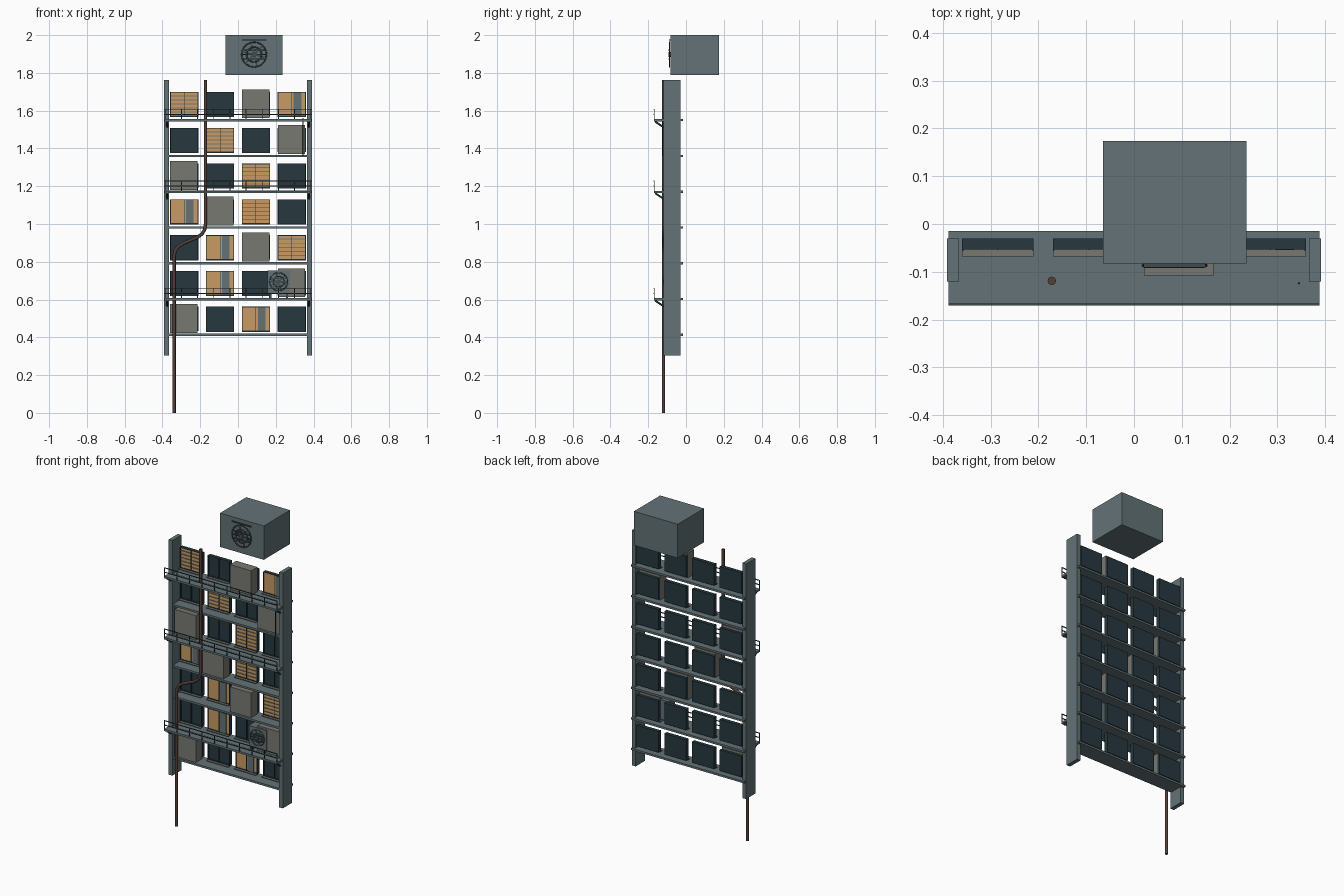
import bpy, bmesh, math
from mathutils import Matrix, Vector

if "Cube" in bpy.data.objects:
    bpy.data.objects.remove(bpy.data.objects["Cube"])


def mat(name, r, g, b):
    m = bpy.data.materials.new(name)
    m.diffuse_color = (r, g, b, 1)
    m.use_nodes = True
    m.node_tree.nodes["Principled BSDF"].inputs["Base Color"].default_value = m.diffuse_color
    return m


CONCRETE = mat("concrete", 0.125, 0.17, 0.18)
DARK = mat("dark_glass", 0.02, 0.04, 0.05)
AMBER = mat("lit_glass", 0.58, 0.33, 0.13)
SHUTTER = mat("shutter_grey", 0.19, 0.19, 0.17)
RUST = mat("rust", 0.09, 0.05, 0.04)
METAL = mat("dark_metal", 0.05, 0.07, 0.075)


def finish(name, bm, material):
    me = bpy.data.meshes.new(name)
    bm.to_mesh(me)
    bm.free()
    me.materials.append(material)
    ob = bpy.data.objects.new(name, me)
    bpy.context.collection.objects.link(ob)
    return ob


def boxes(name, spans, material):
    """One object from boxes given as (x0, x1, y0, y1, z0, z1)."""
    bm = bmesh.new()
    for x0, x1, y0, y1, z0, z1 in spans:
        m = Matrix.Translation(((x0 + x1) / 2, (y0 + y1) / 2, (z0 + z1) / 2))
        bmesh.ops.create_cube(bm, size=1, matrix=m @ Matrix.Diagonal((x1 - x0, y1 - y0, z1 - z0, 1)))
    return finish(name, bm, material)


def tube(name, splines, radius, material, cyclic=False, res=2):
    cu = bpy.data.curves.new(name, 'CURVE')
    cu.dimensions = '3D'
    cu.bevel_depth = radius
    cu.bevel_resolution = res
    cu.use_fill_caps = True
    for pts in splines:
        s = cu.splines.new('POLY')
        s.points.add(len(pts) - 1)
        for p, co in zip(s.points, pts):
            p.co = (*co, 1)
        s.use_cyclic_u = cyclic
    cu.materials.append(material)
    ob = bpy.data.objects.new(name, cu)
    bpy.context.collection.objects.link(ob)
    return ob


def fan(name, cx, y, cz, r):
    """Round grille: two rings, hub, blades and guard bars, facing -y."""
    def ring(rad):
        return [(cx + rad * math.cos(i * math.tau / 20), y, cz + rad * math.sin(i * math.tau / 20))
                for i in range(20)]
    tube(name + "_rings", [ring(r), ring(r * 0.6)], r * 0.05, METAL, True)
    bm = bmesh.new()
    bmesh.ops.create_cone(bm, cap_ends=True, segments=12, radius1=r * 0.2, radius2=r * 0.2, depth=0.01,
                          matrix=Matrix.Translation((cx, y, cz)) @ Matrix.Rotation(math.pi / 2, 4, 'X'))
    for i in range(6):
        rot = Matrix.Rotation(i * math.tau / 6 + 0.26, 4, 'Y')
        bmesh.ops.create_cube(bm, size=1, matrix=Matrix.Translation((cx, y + 0.002, cz)) @ rot
                              @ Matrix.Translation((r * 0.5, 0, 0)) @ Matrix.Diagonal((r * 0.95, 0.003, r * 0.13, 1)))
    finish(name + "_blades", bm, METAL)
    boxes(name + "_guard", [(cx - r * 0.95, cx + r * 0.95, y - 0.005, y - 0.001,
                             cz + k * r - 0.003, cz + k * r + 0.003) for k in (-0.35, 0, 0.35)], METAL)


LEVELS = [0.413 + 0.1895 * i for i in range(7)]
COLS = [-0.285, -0.095, 0.095, 0.285]

# side piers and floor slabs
boxes("side_piers", [(s * 0.379 - 0.0125, s * 0.379 + 0.0125, -0.12, -0.03, 0.305, 1.763) for s in (-1, 1)], CONCRETE)
boxes("floor_slabs", [(-0.388, 0.388, -0.115, -0.015, z - 0.006, z + 0.006) for z in LEVELS], CONCRETE)

# windows per floor, bottom up: S shutter box, D dark, L louvre, C curtain
GRID = ["SDCD", "DCDS", "DCSL", "CSLD", "SDLD", "DLDS", "LDSC"]
panes, lit, frames, slats, curtains, shutters, sills = [], [], [], [], [], [], []
for z, row in zip(LEVELS, GRID):
    for x, kind in zip(COLS, row):
        a, b, lo, hi = x - 0.075, x + 0.075, z + 0.02, z + 0.149
        panes.append((a, b, -0.047, -0.03, lo, hi))
        if kind == "S":
            shutters.append((a + 0.001, b - 0.004, -0.108, -0.047, z + 0.01, z + 0.163))
            continue
        sills.append((a, b, -0.068, -0.047, lo - 0.004, lo))
        frames += [(a, a + 0.004, -0.055, -0.047, lo, hi), (b - 0.004, b, -0.055, -0.047, lo, hi),
                   (a, b, -0.053, -0.047, hi - 0.004, hi), (a, b, -0.053, -0.047, lo, lo + 0.004),
                   (x - 0.0015, x + 0.0015, -0.054, -0.047, lo, hi)]
        if kind in "LC":
            lit.append((a + 0.004, b - 0.004, -0.0495, -0.047, lo + 0.004, hi - 0.004))
        if kind == "L":
            slats += [(a + 0.004, b - 0.004, -0.053, -0.049, lo + k * 0.0215 - 0.0025, lo + k * 0.0215 + 0.0025)
                      for k in range(1, 6)]
        if kind == "C":
            curtains.append((x + 0.01, x + 0.05, -0.054, -0.049, lo + 0.004, hi - 0.004))
boxes("window_panes", panes, DARK)
boxes("lit_panes", lit, AMBER)
boxes("window_frames", frames, DARK)
boxes("louvre_slats", slats, SHUTTER)
boxes("curtains", curtains, CONCRETE)
boxes("shutter_boxes", shutters, SHUTTER)
boxes("window_sills", sills, SHUTTER)

# walkways with railings and diagonal brackets
decks, posts, rails, struts = [], [], [], []
for i in (1, 4, 6):
    z = LEVELS[i]
    decks.append((-0.388, 0.388, -0.17, -0.11, z - 0.007, z + 0.005))
    for k in range(10):
        x = -0.385 + k * 0.77 / 9
        posts.append((x - 0.002, x + 0.002, -0.17, -0.166, z, z + 0.058))
    for h in (0.03, 0.057):
        rails.append((-0.388, 0.388, -0.171, -0.166, z + h - 0.002, z + h + 0.002))
    for s in (-1, 1):
        struts.append([(s * 0.375, -0.163, z - 0.008), (s * 0.375, -0.118, z - 0.038)])
boxes("walkway_decks", decks, CONCRETE)
boxes("railing_posts", posts, METAL)
boxes("railing_bars", rails, METAL)
tube("walkway_brackets", struts, 0.005, METAL, res=0)

# drain pipe with an S bend
tube("drain_pipe", [[(x, -0.119, z) for x, z in (
    (-0.172, 1.763), (-0.172, 1.0), (-0.176, 0.972), (-0.19, 0.948), (-0.217, 0.928), (-0.255, 0.912),
    (-0.29, 0.897), (-0.318, 0.88), (-0.333, 0.858), (-0.338, 0.83), (-0.338, 0))]], 0.009, RUST)

# thin cable on the right
tube("cable", [[(0.345, -0.124, 1.36), (0.345, -0.124, 1.56)]], 0.0025, DARK)

# cooling unit on the lower walkway
boxes("cooling_unit", [(0.155, 0.275, -0.115, -0.05, 0.632, 0.755)], CONCRETE)
boxes("cooling_unit_feet", [(x, x + 0.012, -0.112, -0.06, 0.605, 0.633) for x in (0.165, 0.253)], METAL)
fan("cooling_fan", 0.215, -0.117, 0.694, 0.048)

# rooftop block with fan grille
boxes("roof_block", [(-0.065, 0.235, -0.083, 0.174, 1.79, 2.0)], CONCRETE)
fan("roof_fan", 0.085, -0.087, 1.897, 0.066)
boxes("roof_fan_hood", [(0.02, 0.15, -0.091, -0.083, 1.971, 1.976)], METAL)
